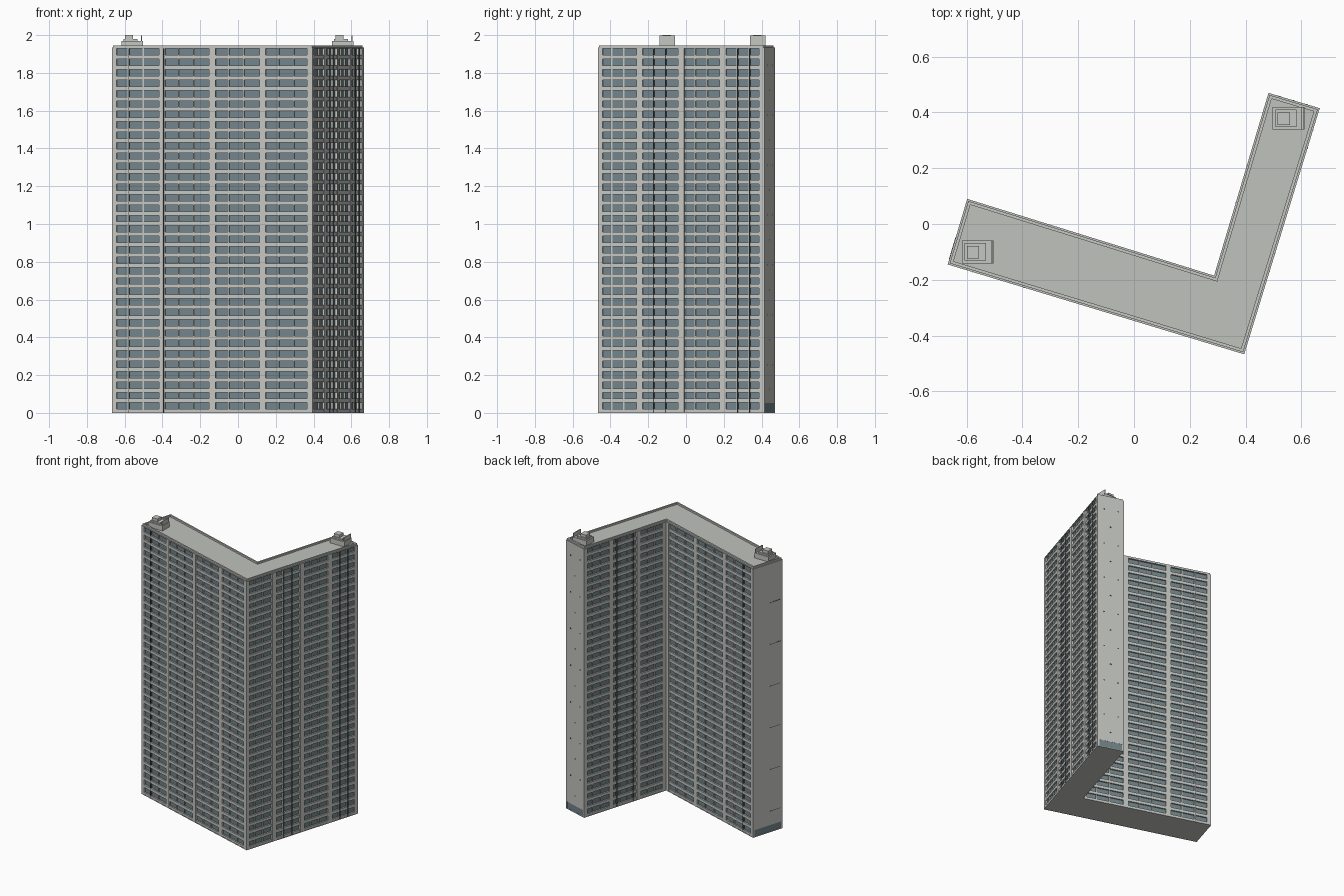
import bpy, bmesh
from mathutils import Vector

if "Cube" in bpy.data.objects:
    bpy.data.objects.remove(bpy.data.objects["Cube"])


def mat(name, rgb):
    m = bpy.data.materials.new(name)
    m.diffuse_color = (*rgb, 1)
    m.use_nodes = True
    m.node_tree.nodes["Principled BSDF"].inputs["Base Color"].default_value = m.diffuse_color
    return m


WALL = mat("pale concrete", (0.56, 0.57, 0.54))
ROOF = mat("roof grey", (0.53, 0.54, 0.51))
GLASS = mat("blue grey glass", (0.165, 0.235, 0.26))
DARK = mat("dark joint", (0.07, 0.08, 0.085))

# Bent plan, counter-clockwise
PLAN = [Vector(p) for p in [(-0.668, -0.145), (0.395, -0.467), (0.666, 0.415),
                            (0.482, 0.470), (0.287, -0.185), (-0.598, 0.090)]]
N = len(PLAN)
DEPTH = 0.012          # window recess
TOP = 1.928            # underside of the roof slab
ROWS, ROW_H, FIRST = 35, 0.034, 0.020
STEP = (TOP - ROW_H - FIRST) / (ROWS - 1)


def edge(i):
    a, b = PLAN[i], PLAN[(i + 1) % N]
    t = (b - a).normalized()
    return a, t, Vector((t.y, -t.x)), (b - a).length


def inset(d):
    out = []
    for i in range(N):
        n1, n2 = edge(i - 1 if i else N - 1)[2], edge(i)[2]
        out.append(PLAN[i] - (n1 + n2) * d / (1 + n1.dot(n2)))
    return out


def finish(bm, name, material):
    bmesh.ops.recalc_face_normals(bm, faces=bm.faces)
    me = bpy.data.meshes.new(name)
    bm.to_mesh(me)
    bm.free()
    me.materials.append(material)
    ob = bpy.data.objects.new(name, me)
    bpy.context.collection.objects.link(ob)
    return ob


def prism(bm, pts, z0, z1):
    lo = [bm.verts.new((p[0], p[1], z0)) for p in pts]
    hi = [bm.verts.new((p[0], p[1], z1)) for p in pts]
    bm.faces.new(lo[::-1])
    bm.faces.new(hi)
    for i in range(len(pts)):
        j = (i + 1) % len(pts)
        bm.faces.new((lo[i], lo[j], hi[j], hi[i]))


def wall_box(bm, i, s0, s1, d0, d1, z0, z1):
    """Box on wall i: distance along it, outward depth, height."""
    a, t, n, _ = edge(i)
    prism(bm, [a + t * s + n * d for s, d in
               ((s0, d1), (s1, d1), (s1, d0), (s0, d0))], z0, z1)


def plan_prism(name, pts, z0, z1, material):
    bm = bmesh.new()
    prism(bm, pts, z0, z1)
    return finish(bm, name, material)


# Glazed core, base plate and roof slab
plan_prism("glass_core", inset(DEPTH), 0.004, TOP, GLASS)
plan_prism("base_plate", PLAN, 0, 0.005, WALL)
plan_prism("roof_slab", PLAN, TOP, 1.934, ROOF)

# Parapet ring
bm = bmesh.new()
outer, inner = inset(0.006), inset(0.017)
for i in range(N):
    j = (i + 1) % N
    prism(bm, [outer[i], outer[j], inner[j], inner[i]], 1.932, 1.946)
finish(bm, "parapet", WALL)

# Window facades: wall index -> (name, bays, fractions of dark vertical joints)
FACADES = {0: ("front", 4, (0.084, 0.257)),
           1: ("right", 4, (0.335, 0.407, 0.838, 0.91)),
           3: ("inner_short", 3, (0.40, 0.60)),
           4: ("inner_long", 3, (0.88,))}
for i, (name, bays, joints) in FACADES.items():
    L = edge(i)[3]
    # Piers between bays and at the corners
    bm = bmesh.new()
    for k in range(bays + 1):
        c = L * k / bays
        s0 = max(0, c - 0.017 if k < bays else c - 0.030)
        s1 = min(L, c + 0.017 if k else 0.026)
        wall_box(bm, i, s0, s1, -DEPTH - 0.001, 0, 0.002, TOP)
    finish(bm, name + "_piers", WALL)
    # Floor bands between window rows
    bm = bmesh.new()
    for r in range(ROWS):
        z1 = FIRST + r * STEP
        z0 = z1 - STEP + ROW_H if r else 0.002
        wall_box(bm, i, 0.003, L - 0.003, -DEPTH - 0.001, -0.002, z0, z1)
    finish(bm, name + "_floor_bands", WALL)
    # Mullions, wide in odd bays and slim in even bays
    bm = bmesh.new()
    for k in range(bays):
        w = 0.0035 if k % 2 == 0 else 0.0015
        for f in (0.29, 0.64):
            c = L * k / bays + 0.020 + f * (L / bays - 0.040)
            wall_box(bm, i, c - w, c + w, -DEPTH - 0.001, -0.005, 0.002, TOP)
    finish(bm, name + "_mullions", WALL)
    # Thin dark joints running the full height
    bm = bmesh.new()
    for f in joints:
        wall_box(bm, i, f * L - 0.002, f * L + 0.002, -DEPTH, 0.001, 0.002, TOP)
    finish(bm, name + "_dark_joints", DARK)

# Blank end walls with a glazed ground floor
for i, name in ((2, "back_end"), (5, "left_end")):
    L = edge(i)[3]
    bm = bmesh.new()
    wall_box(bm, i, DEPTH, L - DEPTH, -DEPTH - 0.001, 0, 0.052, TOP)
    finish(bm, name + "_wall", WALL)
    bm = bmesh.new()
    wall_box(bm, i, DEPTH, L - DEPTH, -DEPTH - 0.001, -0.001, 0.004, 0.052)
    finish(bm, name + "_ground_glass", GLASS)
    # Small vents on one end, short slots on the other
    bm = bmesh.new()
    if i == 2:
        for r in range(14):
            for f in (0.25, 0.78) if r % 2 else (0.5,):
                z = 0.12 + r * 0.132
                wall_box(bm, i, f * L - 0.004, f * L + 0.004, -0.002, 0.001, z, z + 0.008)
    else:
        for r in range(6):
            z = 0.15 + r * 0.3
            wall_box(bm, i, 0.58 * L, 0.93 * L, -0.002, 0.001, z, z + 0.004)
    finish(bm, name + "_vents", DARK)

# Stepped rooftop plant rooms with a screen plate
STEPS = [(0, 0.114, 0, 0.082, 1.932, 1.970),
         (0.010, 0.086, 0.010, 0.072, 1.968, 1.980),
         (0.018, 0.062, 0.017, 0.062, 1.978, 2.000),
         (0.104, 0.110, 0, 0.082, 1.968, 1.998)]
for name, ox, oy in (("left", -0.617, -0.141), ("back", 0.497, 0.338)):
    bm = bmesh.new()
    for x0, x1, y0, y1, z0, z1 in STEPS:
        prism(bm, [(ox + x0, oy + y0), (ox + x1, oy + y0),
                   (ox + x1, oy + y1), (ox + x0, oy + y1)], z0, z1)
    finish(bm, name + "_plant_room", WALL)
